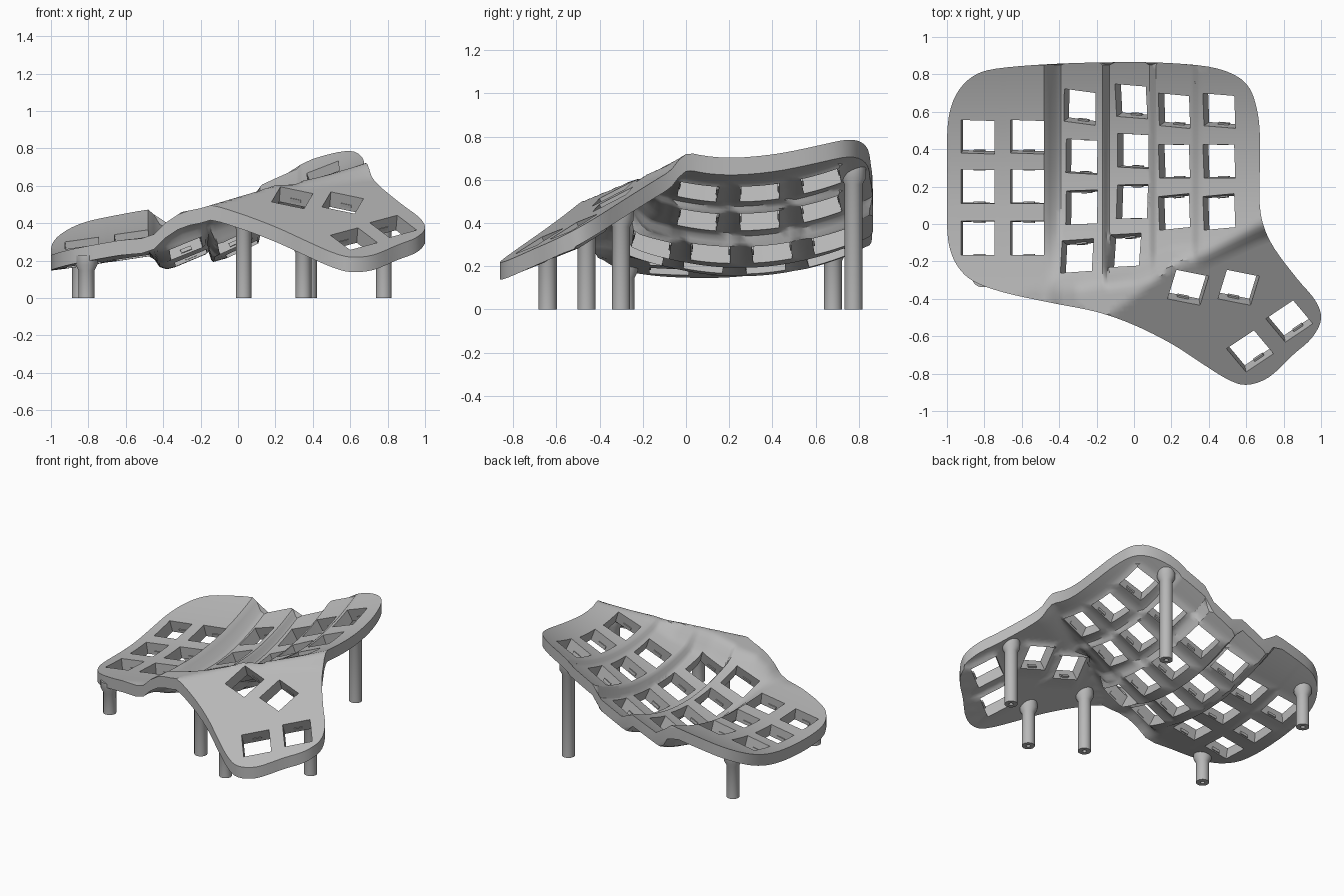
import bpy, bmesh, math
from mathutils import Vector, Matrix
from mathutils.geometry import delaunay_2d_cdt

cube = bpy.data.objects.get("Cube")
if cube:
    bpy.data.objects.remove(cube)

grey = bpy.data.materials.new("plain grey")
grey.use_nodes = True
grey.diffuse_color = (0.48, 0.48, 0.48, 1)
grey.node_tree.nodes["Principled BSDF"].inputs["Base Color"].default_value = grey.diffuse_color

THICK = 0.08
HALF = 0.0905      # half width of a key opening
STEP = 0.025       # grid spacing of the plate surface


def add_object(name, mesh, angle=33):
    mesh.materials.append(grey)
    mesh.shade_smooth()
    mesh.set_sharp_from_angle(angle=math.radians(angle))
    obj = bpy.data.objects.new(name, mesh)
    bpy.context.collection.objects.link(obj)
    return obj


def smooth(t):
    t = min(1, max(0, t))
    return t * t * (3 - 2 * t)


def lerp_points(points, x):
    for (x0, y0), (x1, y1) in zip(points, points[1:]):
        if x <= x1:
            return y0 + (y1 - y0) * (x - x0) / (x1 - x0)
    return points[-1][1]


# Finger columns: centre x, height, sideways slope, lowest y, front curve, back curve
COLUMNS = [(-0.84, 0.25, 0.15, 0.1, 0.12, 0.3), (-0.57, 0.29, 0.15, 0.1, 0.12, 0.3),
           (-0.28, 0.28, 0.42, 0.25, 0.4, 0.4), (-0.01, 0.33, 0.47, 0.25, 0.4, 0.4),
           (0.21, 0.48, 0.48, 0.22, 0.4, 0.4), (0.45, 0.61, 0.42, 0.22, 0.4, 0.4)]
# Steps between columns: x and width
SPLITS = [(-0.7, 0.036), (-0.435, 0.09), (-0.15, 0.036), (0.1, 0.036), (0.33, 0.036)]
# Back border of the thumb area, and the ridge that caps its height towards the right
BORDER = [(-1.1, -0.75), (-0.52, -0.46), (-0.42, -0.41), (-0.35, -0.38), (0, -0.34),
          (0.2, -0.25), (0.38, -0.23), (0.66, -0.1), (1.1, 0.05)]
RIDGE = [(-1.1, 0.23), (-0.57, 0.29), (-0.45, 0.34), (-0.39, 0.4), (-0.3, 0.46),
         (-0.2, 0.48), (0.12, 0.575), (1.1, 1)]


def column_height(col, x, y):
    cx, z, slope, low, front, back = col
    return z + slope * (x - cx) + (front if y < low else back) * (y - low) ** 2


def height(x, y):
    main = column_height(COLUMNS[0], x, y)
    for (split, width), col in zip(SPLITS, COLUMNS[1:]):
        w = smooth((x - split) / width + 0.5)
        if w > 0:
            main += (column_height(col, x, y) - main) * w
    thumb = min(0.52 + 0.55 * (y + 0.34) - 0.1 * (x - 0.45), lerp_points(RIDGE, x))
    return thumb + (main - thumb) * smooth((y - lerp_points(BORDER, x)) / 0.13)


class Key:
    """Tilted frame of one key opening."""
    def __init__(self, x, y, turn=0):
        e = 0.07
        gx = (height(x + e, y) - height(x - e, y)) / (2 * e)
        gy = (height(x, y + e) - height(x, y - e)) / (2 * e)
        self.n = Vector((-gx, -gy, 1)).normalized()
        a = math.radians(turn)
        side = Vector((math.cos(a), math.sin(a), 0))
        self.u = (side - self.n * side.dot(self.n)).normalized()
        self.v = self.n.cross(self.u)
        self.c = Vector((x, y, height(x, y)))

    def reach(self, x, y):
        dx, dy = x - self.c.x, y - self.c.y
        d = Vector((dx, dy, -(self.n.x * dx + self.n.y * dy) / self.n.z))
        return max(abs(d.dot(self.u)), abs(d.dot(self.v))) - HALF

    def matrix(self):
        m = Matrix((self.u, self.v, self.n)).transposed().to_4x4()
        m.translation = self.c
        return m


keys = [Key(x, y) for x in (-0.835, -0.57) for y in (0.465, 0.2, -0.075)]
keys += [Key(x, y, t) for x, y, t in
         [(-0.29, 0.625, -1), (-0.28, 0.36, -1), (-0.28, 0.09, -1), (-0.305, -0.17, -3),
          (-0.015, 0.655, 3), (-0.005, 0.39, 0), (-0.01, 0.12, -2), (-0.05, -0.14, -4)]]
keys += [Key(x, y, 2) for x in (0.215, 0.455) for y in (0.605, 0.335, 0.065)]
keys += [Key(0.29, -0.34, -17), Key(0.56, -0.34, -17), Key(0.62, -0.68, 40), Key(0.83, -0.52, 40)]

# Plate outline, rounded through these points
OUTLINE = [(-1, 0.45), (-0.985, 0.6), (-0.94, 0.71), (-0.86, 0.79), (-0.74, 0.83),
           (-0.45, 0.855), (-0.1, 0.865), (0.2, 0.86), (0.45, 0.83), (0.6, 0.75),
           (0.66, 0.6), (0.675, 0.4), (0.67, 0.15), (0.69, 0), (0.75, -0.13), (0.87, -0.29),
           (0.97, -0.41), (1, -0.51), (0.95, -0.61), (0.85, -0.7), (0.72, -0.82), (0.6, -0.86),
           (0.5, -0.83), (0.37, -0.75), (0.2, -0.64), (0, -0.54), (-0.2, -0.47), (-0.45, -0.42),
           (-0.7, -0.365), (-0.86, -0.305), (-0.94, -0.23), (-0.985, -0.13), (-1, 0), (-1, 0.2)]


def closed_spline(points, cuts):
    pts = [Vector(p) for p in points]
    n, out = len(pts), []
    for i in range(n):
        a, b, c, d = (pts[(i + k) % n] for k in (-1, 0, 1, 2))
        for j in range(cuts):
            t = j / cuts
            out.append(b + (c - a) * t / 2 + (a * 2 - b * 5 + c * 4 - d) * t ** 2 / 2
                       + (b * 3 - a - c * 3 + d) * t ** 3 / 2)
    return out


rim = closed_spline(OUTLINE, 4)


def inside(x, y):
    hit = False
    for p, q in zip(rim, rim[1:] + rim[:1]):
        if (p.y > y) != (q.y > y) and x < p.x + (q.x - p.x) * (y - p.y) / (q.y - p.y):
            hit = not hit
    return hit


# Plate: triangulate the outline with the openings, then lift it onto the surface
points, edges = [], []


def add_loop(loop):
    start = len(points)
    points.extend(loop)
    edges.extend((start + i, start + (i + 1) % len(loop)) for i in range(len(loop)))


add_loop(rim)
for key in keys:
    ring = []
    corners = [(-1, -1), (1, -1), (1, 1), (-1, 1)]
    for (a, b), (c, d) in zip(corners, corners[1:] + corners[:1]):
        for j in range(6):
            s, t = a + (c - a) * j / 6, b + (d - b) * j / 6
            ring.append((key.c + (key.u * s + key.v * t) * HALF).to_2d())
    add_loop(ring)
count = int(1 / STEP)
xs = [i * STEP for i in range(-count, count + 1)]
xs = [x for x in xs if all(abs(x - s) > 0.6 * w for s, w in SPLITS)]
xs += [s + w * d for s, w in SPLITS for d in (-0.5, -0.17, 0.17, 0.5)]
for x in xs:
    for j in range(-count, count + 1):
        # Grid rows follow the thumb border in front and straighten towards the back
        y = j * STEP
        if x > -0.4 and y < 0.3:
            y += (lerp_points(BORDER, x) + 0.25) * smooth((0.3 - y) / 0.5)
        if inside(x, y) and all(k.reach(x, y) > 0.008 for k in keys):
            points.append(Vector((x, y)))

flat, _, tris, *_ = delaunay_2d_cdt(points, edges, [], 0, 1e-5)
faces = []
for tri in tris:
    mid = sum((flat[i] for i in tri), Vector((0, 0))) / 3
    if inside(*mid) and all(k.reach(*mid) > 0 for k in keys):
        a, b, c = (flat[i] for i in tri)
        faces.append(tuple(tri) if (b - a).cross(c - a) > 0 else tuple(reversed(tri)))

top, bottom = [], []
for p in flat:
    z = height(p.x, p.y)
    near = min(keys, key=lambda k: k.reach(p.x, p.y))
    w = min(1, max(0, 1 - near.reach(p.x, p.y) / 0.05))
    shift = near.n * (-0.075 * w)
    top.append((p.x, p.y, z))
    bottom.append((p.x + shift.x, p.y + shift.y, z - THICK))
n = len(flat)
directed = {(f[i], f[(i + 1) % 3]) for f in faces for i in range(3)}
walls = [(b, a, a + n, b + n) for a, b in directed if (b, a) not in directed]
under = [tuple(i + n for i in reversed(f)) for f in faces]
mesh = bpy.data.meshes.new("key_plate")
mesh.from_pydata(top + bottom, [], faces + under + walls)
bm = bmesh.new()
bm.from_mesh(mesh)
bmesh.ops.delete(bm, geom=[v for v in bm.verts if not v.link_faces], context='VERTS')
bm.to_mesh(mesh)
bm.free()
add_object("key_plate", mesh)

# Small clip nubs low on the front and back wall of each opening
bm = bmesh.new()
for key in keys:
    for s in (-1, 1):
        bmesh.ops.create_cube(bm, size=1, matrix=key.matrix()
                              @ Matrix.Translation((0, s * HALF, -0.062))
                              @ Matrix.Diagonal((0.06, 0.014, 0.02, 1)))
mesh = bpy.data.meshes.new("key_clips")
bm.to_mesh(mesh)
bm.free()
add_object("key_clips", mesh)


# Legs: round posts with a collar on top and a screw hole in the foot
def leg(name, x, y):
    h = height(x, y) - 0.045
    r = 0.042
    profile = [(0, 0.08), (0.014, 0.08), (0.014, 0), (r, 0), (r, h - 0.08),
               (0.058, h - 0.05), (0.058, h), (0, h)]
    bm = bmesh.new()
    vs = [bm.verts.new((px, 0, pz)) for px, pz in profile]
    es = [bm.edges.new(pair) for pair in zip(vs, vs[1:])]
    bmesh.ops.spin(bm, geom=vs + es, cent=(0, 0, 0), axis=(0, 0, 1), angle=math.tau, steps=32)
    bmesh.ops.remove_doubles(bm, verts=bm.verts, dist=1e-4)
    bmesh.ops.recalc_face_normals(bm, faces=bm.faces)
    mesh = bpy.data.meshes.new(name)
    bm.to_mesh(mesh)
    bm.free()
    add_object(name, mesh).location = (x, y, 0)


for name, x, y in [("back_right_leg", -0.845, 0.68), ("front_right_leg", -0.81, -0.28),
                   ("back_left_leg", 0.38, 0.775), ("middle_leg", 0.03, -0.46),
                   ("thumb_front_leg", 0.35, -0.64), ("thumb_side_leg", 0.78, -0.3)]:
    leg(name, x, y)
